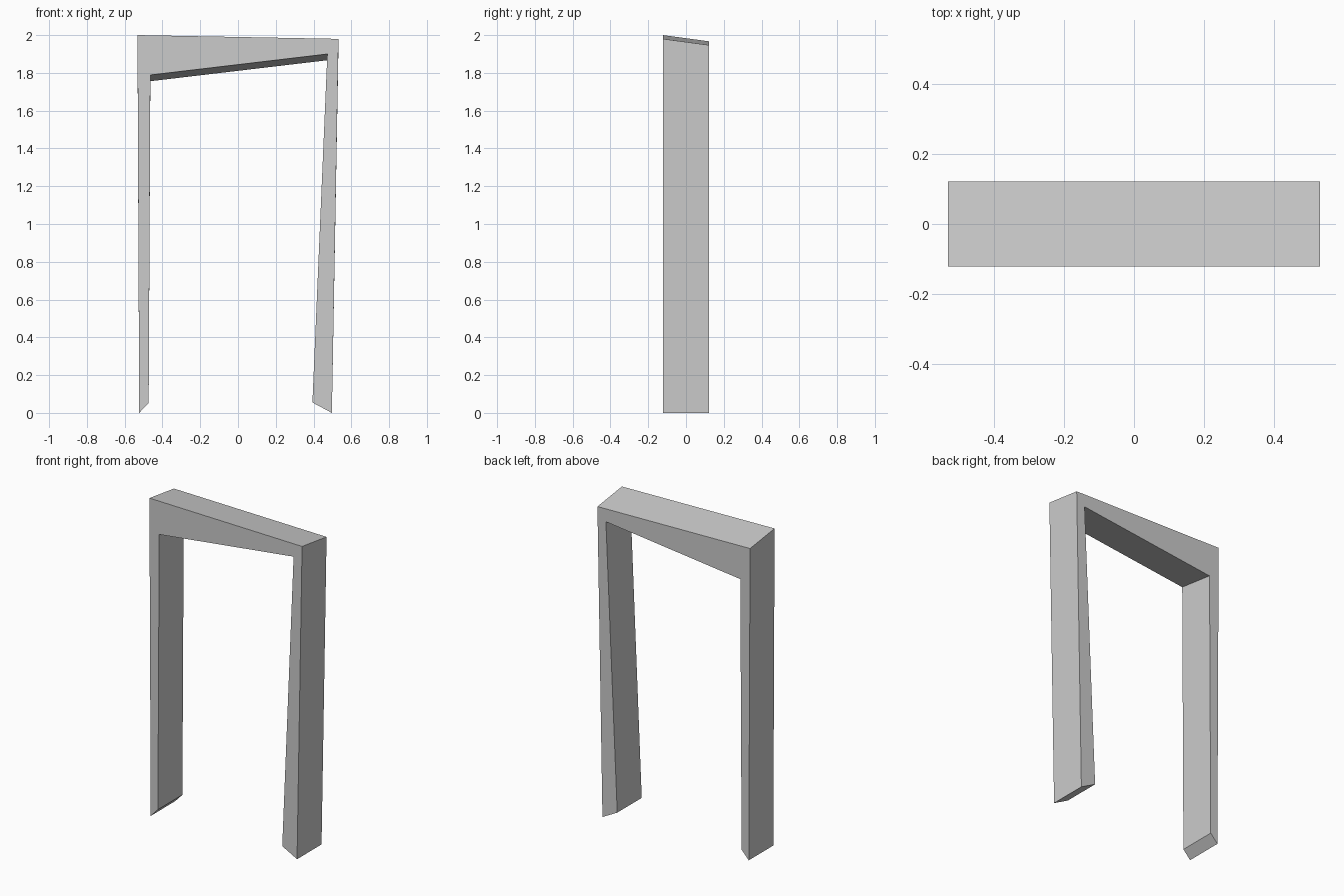
import bpy, bmesh

if "Cube" in bpy.data.objects:
    bpy.data.objects.remove(bpy.data.objects["Cube"])

HALF_DEPTH = 0.122
BACK_DROP = 0.033  # the lintel slopes down towards the back

# U-shaped profile (x, z) on the front plane, foot - corner - corner - foot
outer = [(-0.523, 0.0), (-0.532, 2.0), (0.532, 1.98), (0.497, 0.0)]
inner = [(-0.473, 0.053), (-0.464, 1.789), (0.473, 1.90), (0.394, 0.055)]


def ring(bm, points, y, drop):
    return [bm.verts.new((x, y, z - (drop if z > 1 else 0))) for x, z in points]


# Door frame: two leaning posts and a tapered lintel, mitred at the corners
bm = bmesh.new()
fo = ring(bm, outer, -HALF_DEPTH, 0)
fi = ring(bm, inner, -HALF_DEPTH, 0)
bo = ring(bm, outer, HALF_DEPTH, BACK_DROP)
bi = ring(bm, inner, HALF_DEPTH, BACK_DROP)

# Front, back, outer and inner faces of each beam
for i in range(3):
    for a, b in ((fo, fi), (bo, bi), (fo, bo), (fi, bi)):
        bm.faces.new((a[i], a[i + 1], b[i + 1], b[i]))
# Slanted feet
for i in (0, 3):
    bm.faces.new((fo[i], fi[i], bi[i], bo[i]))

bmesh.ops.recalc_face_normals(bm, faces=bm.faces)
mesh = bpy.data.meshes.new("door_frame")
bm.to_mesh(mesh)
bm.free()
bpy.context.collection.objects.link(bpy.data.objects.new("door_frame", mesh))
